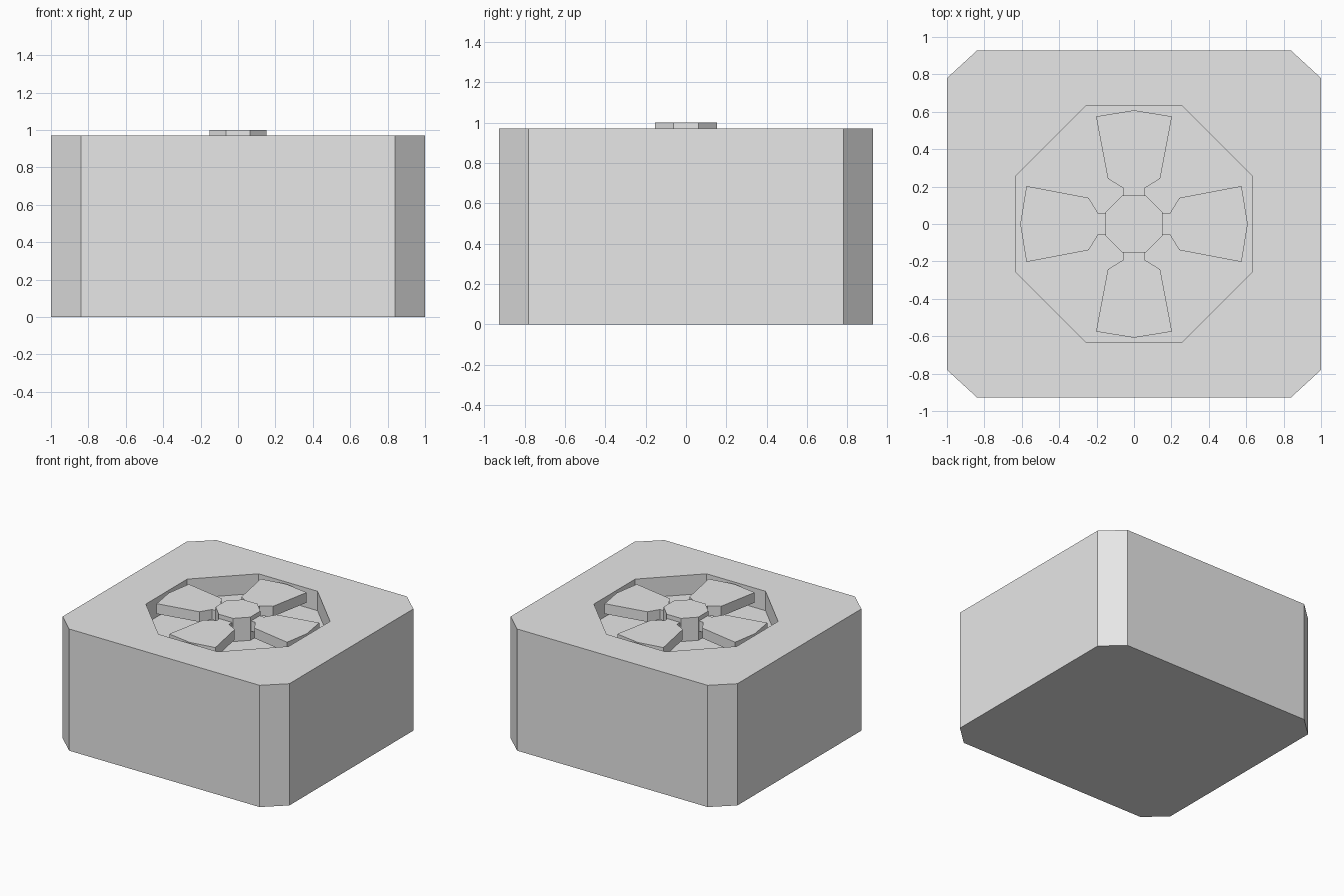
import bpy
import bmesh
import math

if "Cube" in bpy.data.objects:
    bpy.data.objects.remove(bpy.data.objects["Cube"], do_unlink=True)

# One plain grey finish
grey = bpy.data.materials.new("plain_grey")
grey.use_nodes = True
grey.diffuse_color = (0.8, 0.8, 0.8, 1)
grey.node_tree.nodes["Principled BSDF"].inputs["Base Color"].default_value = (0.8, 0.8, 0.8, 1)

TOP, FLOOR = 0.97, 0.815


def octagon(x, y, flat_x, flat_y):
    """Eight-sided outline, half sizes x and y, half flats flat_x and flat_y."""
    return [(x, -flat_y), (x, flat_y), (flat_x, y), (-flat_x, y),
            (-x, flat_y), (-x, -flat_y), (-flat_x, -y), (flat_x, -y)]


def loft(name, rings):
    """Skin a stack of (outline, z) rings and cap both ends."""
    bm = bmesh.new()
    loops = [[bm.verts.new((x, y, z)) for x, y in outline] for outline, z in rings]
    for a, b in zip(loops, loops[1:]):
        for i in range(len(a)):
            j = (i + 1) % len(a)
            bm.faces.new((a[i], a[j], b[j], b[i]))
    bm.faces.new(loops[0][::-1])
    bm.faces.new(loops[-1])
    bmesh.ops.recalc_face_normals(bm, faces=bm.faces[:])
    mesh = bpy.data.meshes.new(name)
    bm.to_mesh(mesh)
    bm.free()
    mesh.materials.append(grey)
    obj = bpy.data.objects.new(name, mesh)
    bpy.context.collection.objects.link(obj)
    return obj


# Housing: chamfered block with an octagonal well sunk in its top
body = octagon(1.0, 0.927, 0.84, 0.78)
well = octagon(0.63, 0.63, 0.26, 0.26)
loft("housing", [(body, 0), (body, TOP), (well, TOP), (well, FLOOR)])

# Hub standing on the well floor
hub = octagon(0.153, 0.153, 0.063, 0.063)
loft("fan_hub", [(hub, FLOOR), (hub, 1.0)])

# Four blades with narrow necks running into the hub
half = [(0.055, 0.14), (0.055, 0.19), (0.14, 0.243), (0.203, 0.575)]
blade = half + [(0, 0.608)] + [(-x, y) for x, y in reversed(half)]
for i in range(4):
    obj = loft(f"fan_blade_{i + 1}", [(blade, 0.885), (blade, 0.966)])
    obj.rotation_euler.z = i * math.pi / 2
